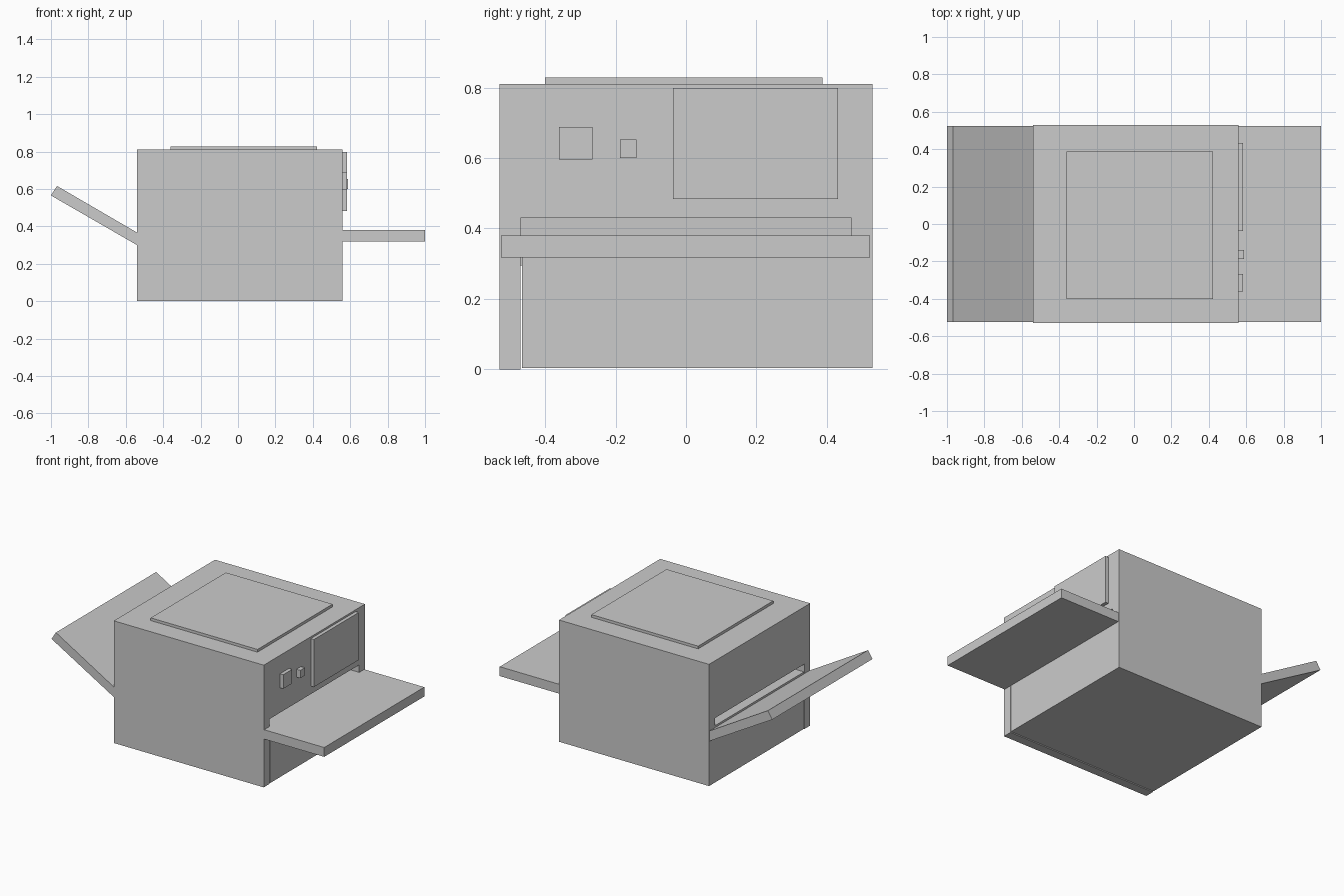
import bpy, bmesh

if "Cube" in bpy.data.objects:
    bpy.data.objects.remove(bpy.data.objects["Cube"])


def prism(name, profile, y0, y1):
    """Extrude an (x, z) outline from y0 to y1."""
    bm = bmesh.new()
    face = bm.faces.new([bm.verts.new((x, y0, z)) for x, z in profile])
    ext = bmesh.ops.extrude_face_region(bm, geom=[face])
    verts = [g for g in ext["geom"] if isinstance(g, bmesh.types.BMVert)]
    bmesh.ops.translate(bm, verts=verts, vec=(0, y1 - y0, 0))
    bmesh.ops.recalc_face_normals(bm, faces=bm.faces[:])
    mesh = bpy.data.meshes.new(name)
    bm.to_mesh(mesh)
    bm.free()
    obj = bpy.data.objects.new(name, mesh)
    bpy.context.collection.objects.link(obj)
    return obj


def box(name, x0, x1, y0, y1, z0, z1):
    return prism(name, [(x0, z0), (x1, z0), (x1, z1), (x0, z1)], y0, y1)


L, R = -0.54, 0.56

# Housing: side panels with a paper slot running through between the blocks
box("front_panel", L, R, -0.53, -0.47, 0, 0.81)
box("back_panel", L, R, 0.47, 0.53, 0.003, 0.81)
box("lower_housing", L, R, -0.465, 0.47, 0.003, 0.38)
box("upper_housing", L, R, -0.47, 0.47, 0.43, 0.81)

# Raised lid on top
box("scanner_lid", -0.36, 0.423, -0.40, 0.387, 0.81, 0.828)

# Controls on the right side
box("display_panel", R, 0.583, -0.037, 0.432, 0.483, 0.798)
box("large_button", R, 0.584, -0.36, -0.266, 0.595, 0.688)
box("small_button", R, 0.588, -0.187, -0.14, 0.60, 0.652)

# Flat output tray and tilted input tray
box("output_tray", 0.55, 1.0, -0.525, 0.523, 0.318, 0.38)
prism("input_tray", [(-1.0, 0.565), (-0.968, 0.616), (-0.53, 0.361), (-0.53, 0.294)],
      -0.525, 0.525)
